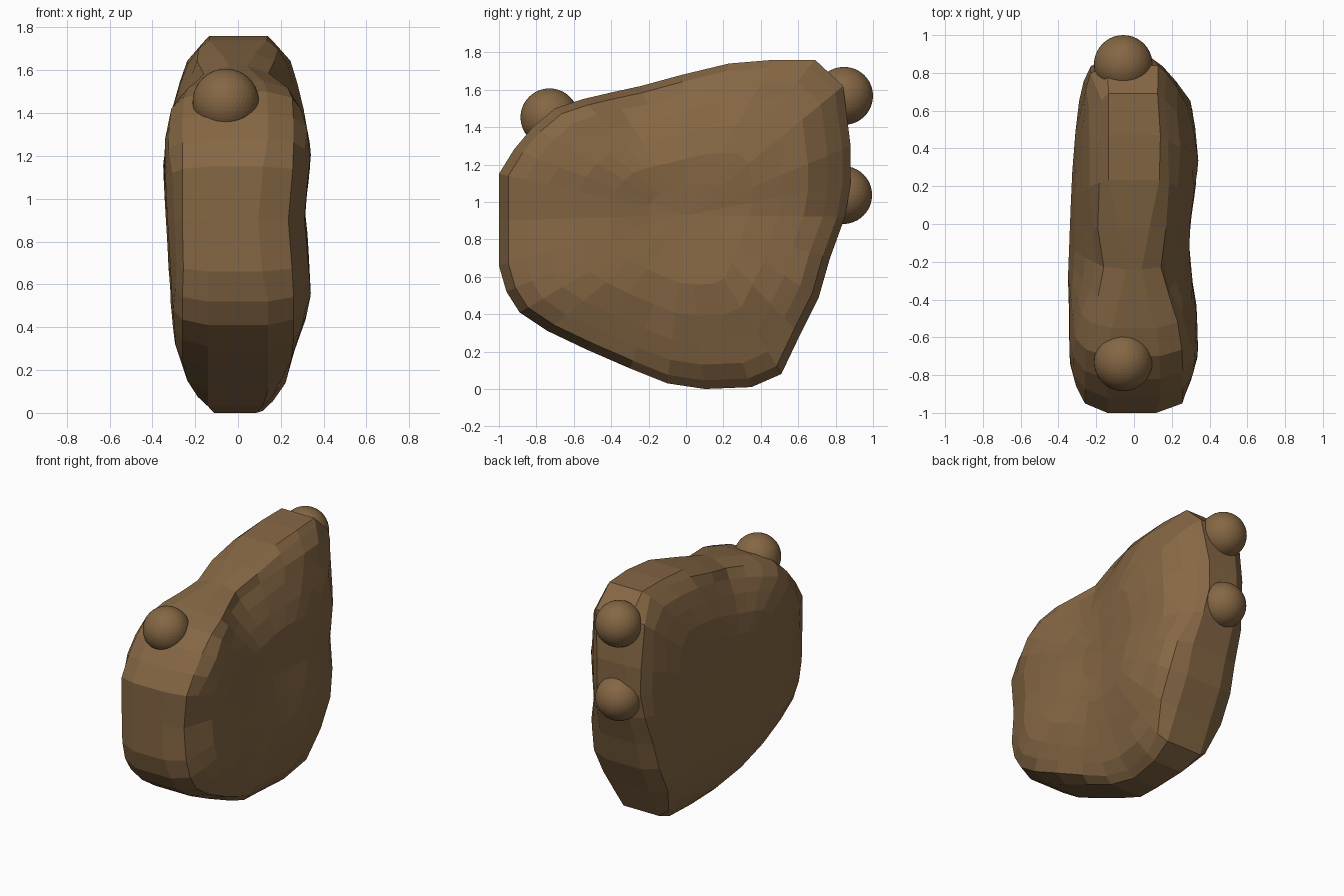
import bpy, bmesh, math

if "Cube" in bpy.data.objects:
    bpy.data.objects.remove(bpy.data.objects["Cube"])

stone = bpy.data.materials.new("brown_stone")
stone.diffuse_color = (0.235, 0.135, 0.058, 1)
stone.use_nodes = True
stone.node_tree.nodes["Principled BSDF"].inputs["Base Color"].default_value = stone.diffuse_color

# Side outline of the slab (y, z)
OUTLINE = [(-1, 1.15), (-1, .9), (-1, .66), (-.96, .52), (-.89, .41), (-.74, .31),
           (-.53, .21), (-.3, .11), (-.1, .03), (.1, 0), (.35, .01), (.51, .08),
           (.61, .29), (.71, .49), (.77, .7), (.85, .92), (.88, 1.1), (.88, 1.3),
           (.84, 1.62), (.69, 1.76), (.47, 1.76), (.23, 1.74), (-.02, 1.68),
           (-.24, 1.62), (-.4, 1.585), (-.55, 1.55), (-.7, 1.5), (-.82, 1.4), (-.92, 1.28)]

# Half widths by height and by depth, for the lumpy right and flatter left side
RIGHT_Z = [(0, .11), (.1, .21), (.33, .28), (.52, .345), (.72, .335), (.95, .315),
           (1.17, .345), (1.31, .335), (1.45, .305), (1.65, .25), (1.76, .15)]
RIGHT_Y = [(-1, .12), (-.95, .26), (-.73, .34), (-.47, .34), (-.2, .295), (0, .3),
           (.3, .345), (.47, .335), (.66, .3), (.82, .18), (.88, .1)]
LEFT_Z = [(0, .13), (.1, .22), (.33, .3), (.52, .315), (1, .345), (1.3, .355),
          (1.45, .33), (1.65, .26), (1.76, .16)]
LEFT_Y = [(-1, .16), (-.95, .28), (-.77, .345), (-.3, .355), (.45, .32),
          (.68, .29), (.82, .25), (.88, .17)]


def lookup(table, t):
    if t <= table[0][0]:
        return table[0][1]
    for (a, u), (b, v) in zip(table, table[1:]):
        if t <= b:
            return u + (v - u) * (t - a) / (b - a)
    return table[-1][1]


def surface_x(side, y, z, limit):
    zt, yt, top = (RIGHT_Z, RIGHT_Y, .345) if side > 0 else (LEFT_Z, LEFT_Y, .355)
    a, b = top - lookup(zt, z), top - lookup(yt, y)
    x = min(limit, top - max(a, b) - max(0, min(a, b, .025)))
    # Waist: shoulders slope away along the middle of the top edge
    depth = 1.67 + .27 * y - z
    fade = max(0, min(1, 1.3 - depth / .3))
    x -= .1 * math.exp(-((y + .22) / .27) ** 2) * fade
    return side * x


# Stone slab: concentric rings on both faces, joined by the rim
bm = bmesh.new()
CY, CZ = 0, .93
RINGS = [(1, .14), (.95, .26), (.86, .325), (.74, .4), (.58, .4), (.4, .4), (.2, .4)]
n = len(OUTLINE)
rims = []
for side in (1, -1):
    rings = []
    for scale, limit in RINGS:
        ring = []
        for y, z in OUTLINE:
            py, pz = CY + (y - CY) * scale, CZ + (z - CZ) * scale
            ring.append(bm.verts.new((surface_x(side, py, pz, limit), py, pz)))
        rings.append(ring)
    for a, b in zip(rings, rings[1:]):
        for i in range(n):
            j = (i + 1) % n
            bm.faces.new((a[i], a[j], b[j], b[i]))
    tip = bm.verts.new((surface_x(side, CY, CZ, 1), CY, CZ))
    for i in range(n):
        bm.faces.new((rings[-1][i], rings[-1][(i + 1) % n], tip))
    rims.append(rings[0])
for i in range(n):
    j = (i + 1) % n
    bm.faces.new((rims[0][i], rims[0][j], rims[1][j], rims[1][i]))
bmesh.ops.recalc_face_normals(bm, faces=bm.faces)
mesh = bpy.data.meshes.new("stone_slab")
bm.to_mesh(mesh)
bm.free()
mesh.materials.append(stone)
slab = bpy.data.objects.new("stone_slab", mesh)
bpy.context.collection.objects.link(slab)

# Round knobs: one on the front slope, two on the back edge
for name, y, z in (("front_knob", -.73, 1.452), ("upper_back_knob", .845, 1.567),
                   ("lower_back_knob", .84, 1.037)):
    bpy.ops.mesh.primitive_ico_sphere_add(subdivisions=4, radius=.155,
                                          location=(-.057, y, z))
    knob = bpy.context.object
    knob.name = name
    knob.data.materials.append(stone)
